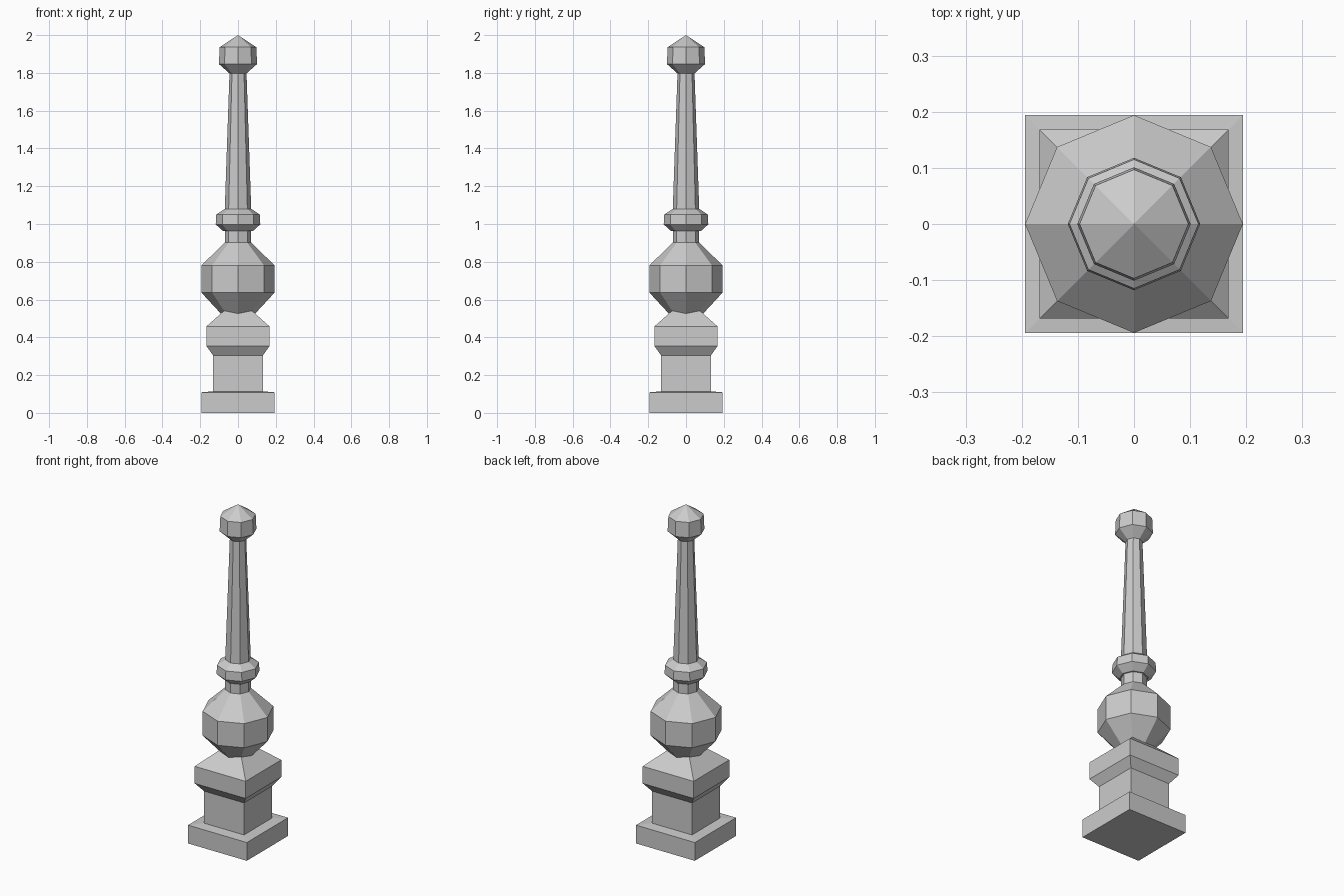
import bpy, bmesh
from math import cos, sin, pi

if "Cube" in bpy.data.objects:
    bpy.data.objects.remove(bpy.data.objects["Cube"])


def turned(name, sides, profile, phase=0.0, scale=1.0):
    """Stack polygon rings (radius, z) into a closed, flat-shaded solid."""
    bm = bmesh.new()
    rings = []
    for r, z in profile:
        if r == 0:
            rings.append([bm.verts.new((0, 0, z))])
            continue
        rings.append([bm.verts.new((r * scale * cos(phase + 2 * pi * i / sides),
                                    r * scale * sin(phase + 2 * pi * i / sides), z))
                      for i in range(sides)])
    for a, b in zip(rings, rings[1:]):
        for i in range(sides):
            j = (i + 1) % sides
            if len(b) == 1:
                bm.faces.new((a[i], a[j], b[0]))
            else:
                bm.faces.new((a[i], a[j], b[j], b[i]))
    bm.faces.new(rings[0][::-1])
    if len(rings[-1]) > 1:
        bm.faces.new(rings[-1])
    bmesh.ops.recalc_face_normals(bm, faces=bm.faces)
    mesh = bpy.data.meshes.new(name)
    bm.to_mesh(mesh)
    bm.free()
    obj = bpy.data.objects.new(name, mesh)
    bpy.context.collection.objects.link(obj)
    return obj


# Square pedestal: plinth, die and pyramidal cap (profile gives half widths)
turned("pedestal", 4, [(0.194, 0), (0.194, 0.109), (0.132, 0.114), (0.132, 0.305),
                       (0.168, 0.355), (0.168, 0.457), (0.075, 0.54)],
       phase=pi / 4, scale=2 ** 0.5)

# Octagonal ball with its neck
turned("ball", 8, [(0.07, 0.503), (0.194, 0.637), (0.194, 0.781),
                   (0.07, 0.901), (0.07, 0.962)])

# Collar and tapering spire
turned("collar_and_spire", 8, [(0.078, 0.962), (0.118, 0.998), (0.115, 1.05),
                               (0.07, 1.08), (0.045, 1.80)])

# Pointed finial
turned("finial", 8, [(0.045, 1.797), (0.101, 1.847), (0.097, 1.936), (0, 2.0)])
